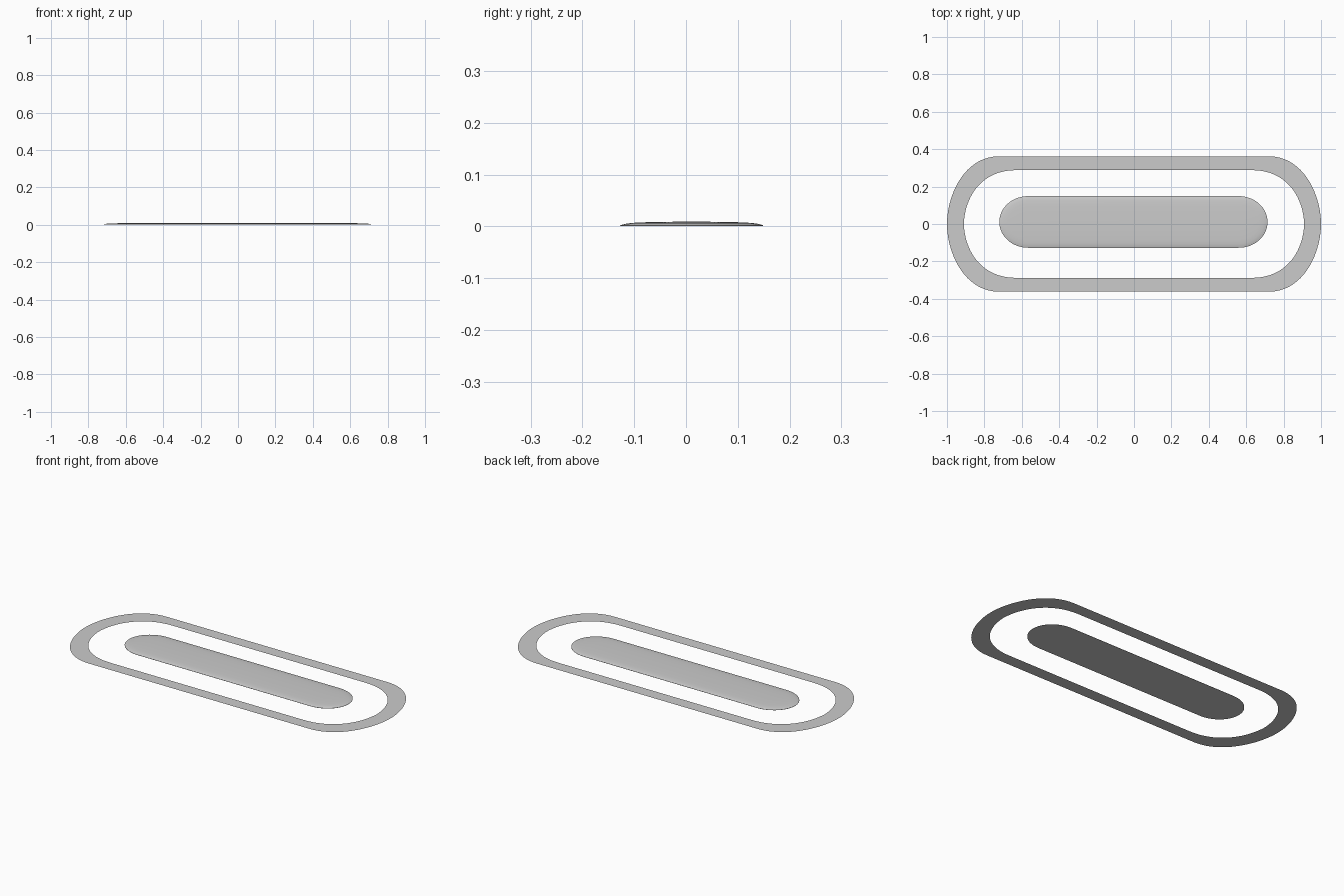
import bpy, bmesh
from mathutils import Vector
from mathutils.geometry import interpolate_bezier

if "Cube" in bpy.data.objects:
    bpy.data.objects.remove(bpy.data.objects["Cube"])

N = 20


def outline(end, side, h1, h2):
    """Closed rounded outline: one Bezier quarter mirrored into four."""
    q = interpolate_bezier(Vector((*end, 0)), Vector((*h1, 0)),
                           Vector((*h2, 0)), Vector((*side, 0)), N)
    q = [(p.x, p.y) for p in q]
    right = q + [(-x, y) for x, y in reversed(q)]
    lower = [(-x, -y) for x, y in right]
    return right[:-1] + lower[:-1]


def bridge(bm, a, b):
    for i in range(len(a)):
        j = (i + 1) % len(a)
        bm.faces.new((a[i], a[j], b[j], b[i]))


def finish(bm, name):
    me = bpy.data.meshes.new(name)
    bm.to_mesh(me)
    bm.free()
    ob = bpy.data.objects.new(name, me)
    bpy.context.collection.objects.link(ob)
    return ob


# Flat border band lying on the ground
bm = bmesh.new()
outer = outline((1.0, 0), (0.72, 0.362), (1.0, 0.15), (0.91, 0.362))
inner = outline((0.91, 0), (0.63, 0.288), (0.905, 0.14), (0.82, 0.288))
loops = [[bm.verts.new((x, y, 0)) for x, y in o] for o in (outer, inner)]
bridge(bm, *loops)
finish(bm, "border_band")

# Low domed pad, slightly off centre, built from shrinking rings
bm = bmesh.new()
CX, CY, HX, HY = -0.003, 0.011, 0.717, 0.138
profile = [(0, 0.001), (0, 0.002), (0.010, 0.0048), (0.022, 0.0066),
           (0.045, 0.0078), (0.08, 0.0086), (0.115, 0.0090)]
rings = []
for inset, z in profile:
    hx, hy = HX - inset, HY - inset
    r = HY - inset
    k = r * 0.56
    sx = hx - r * 1.12
    pts = outline((hx, 0), (sx, hy), (hx, k), (sx + k * 1.1, hy))
    rings.append([bm.verts.new((x + CX, y + CY, z)) for x, y in pts])
for a, b in zip(rings, rings[1:]):
    bridge(bm, a, b)
bm.faces.new(rings[-1])
bm.faces.new(list(reversed(rings[0])))
pad = finish(bm, "raised_pad")
bpy.context.view_layer.objects.active = pad
pad.select_set(True)
bpy.ops.object.shade_smooth_by_angle(angle=0.7)
